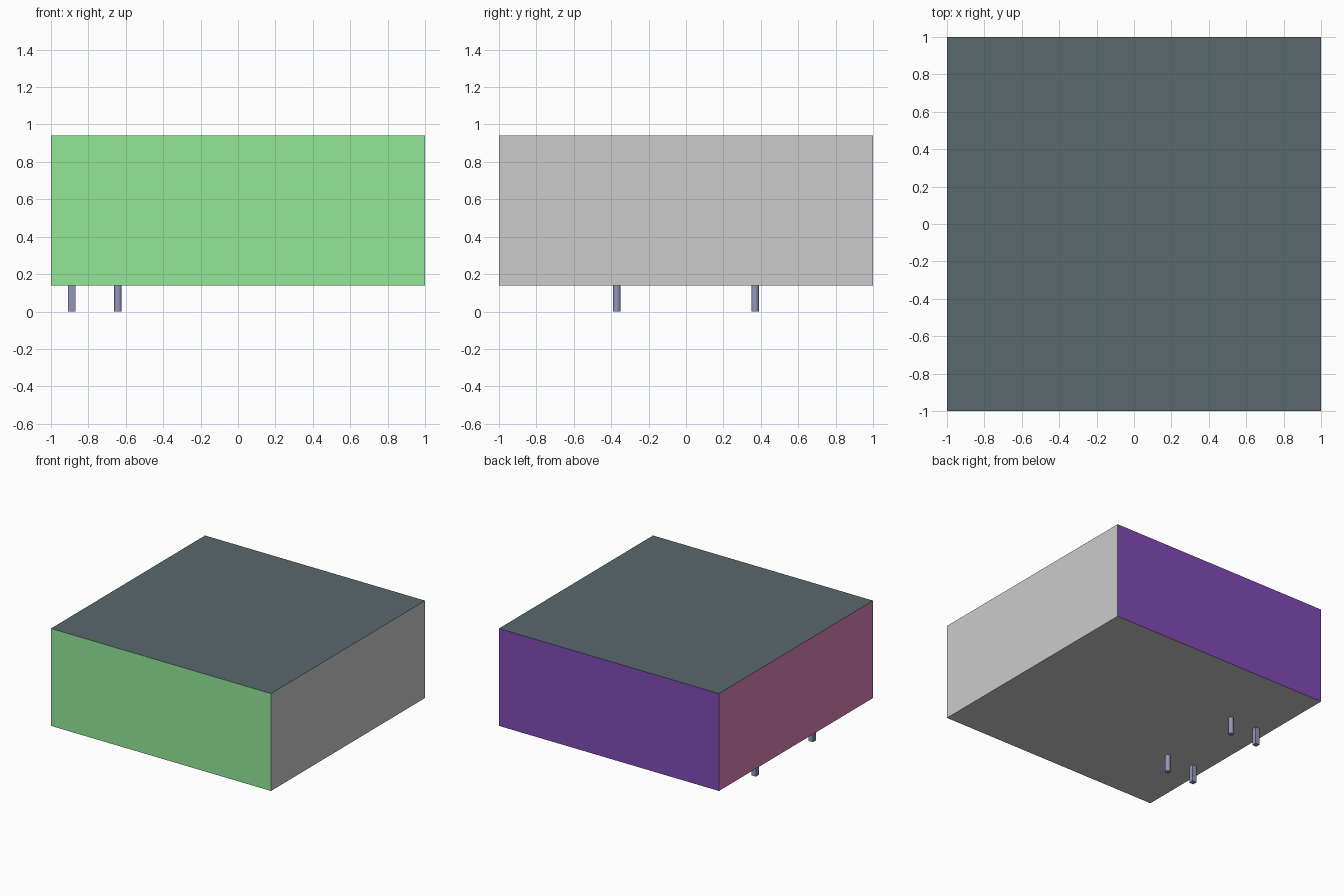
import bpy

if "Cube" in bpy.data.objects:
    bpy.data.objects.remove(bpy.data.objects["Cube"])


def material(name, rgb):
    m = bpy.data.materials.new(name)
    m.diffuse_color = (*rgb, 1)
    m.use_nodes = True
    m.node_tree.nodes["Principled BSDF"].inputs["Base Color"].default_value = m.diffuse_color
    return m


# Main block, with one colour per side
bpy.ops.mesh.primitive_cube_add(size=1, location=(0, 0, 0.54))
body = bpy.context.object
body.name = "body_block"
body.scale = (2, 2, 0.8)
bpy.ops.object.transform_apply(location=False, rotation=False, scale=True)

# Face direction (rounded normal) -> colour; right and underside stay grey
sides = {
    (0, -1, 0): ("front_green", (0.29, 0.8, 0.31)),
    (0, 1, 0): ("back_purple", (0.22, 0.07, 0.47)),
    (-1, 0, 0): ("left_mauve", (0.7, 0.22, 0.5)),
    (0, 0, 1): ("top_slate", (0.1, 0.14, 0.15)),
}
body.data.materials.append(material("plain_grey", (0.8, 0.8, 0.8)))
for direction, (name, rgb) in sides.items():
    body.data.materials.append(material(name, rgb))
    for face in body.data.polygons:
        if tuple(round(c) for c in face.normal) == direction:
            face.material_index = len(body.data.materials) - 1

# Four short legs: square pegs on the outside, round pegs further in
leg_mat = material("leg_blue_grey", (0.3, 0.3, 0.5))
for y, end in ((-0.37, "front"), (0.37, "back")):
    bpy.ops.mesh.primitive_cube_add(size=1, location=(-0.889, y, 0.07))
    leg = bpy.context.object
    leg.scale = (0.038, 0.038, 0.14)
    bpy.ops.object.transform_apply(location=False, rotation=False, scale=True)
    leg.name = end + "_square_leg"
    leg.data.materials.append(leg_mat)

    bpy.ops.mesh.primitive_cylinder_add(vertices=16, radius=0.02, depth=0.14,
                                        location=(-0.642, y, 0.07))
    leg = bpy.context.object
    leg.name = end + "_round_leg"
    leg.data.materials.append(leg_mat)
    bpy.ops.object.shade_smooth_by_angle()
